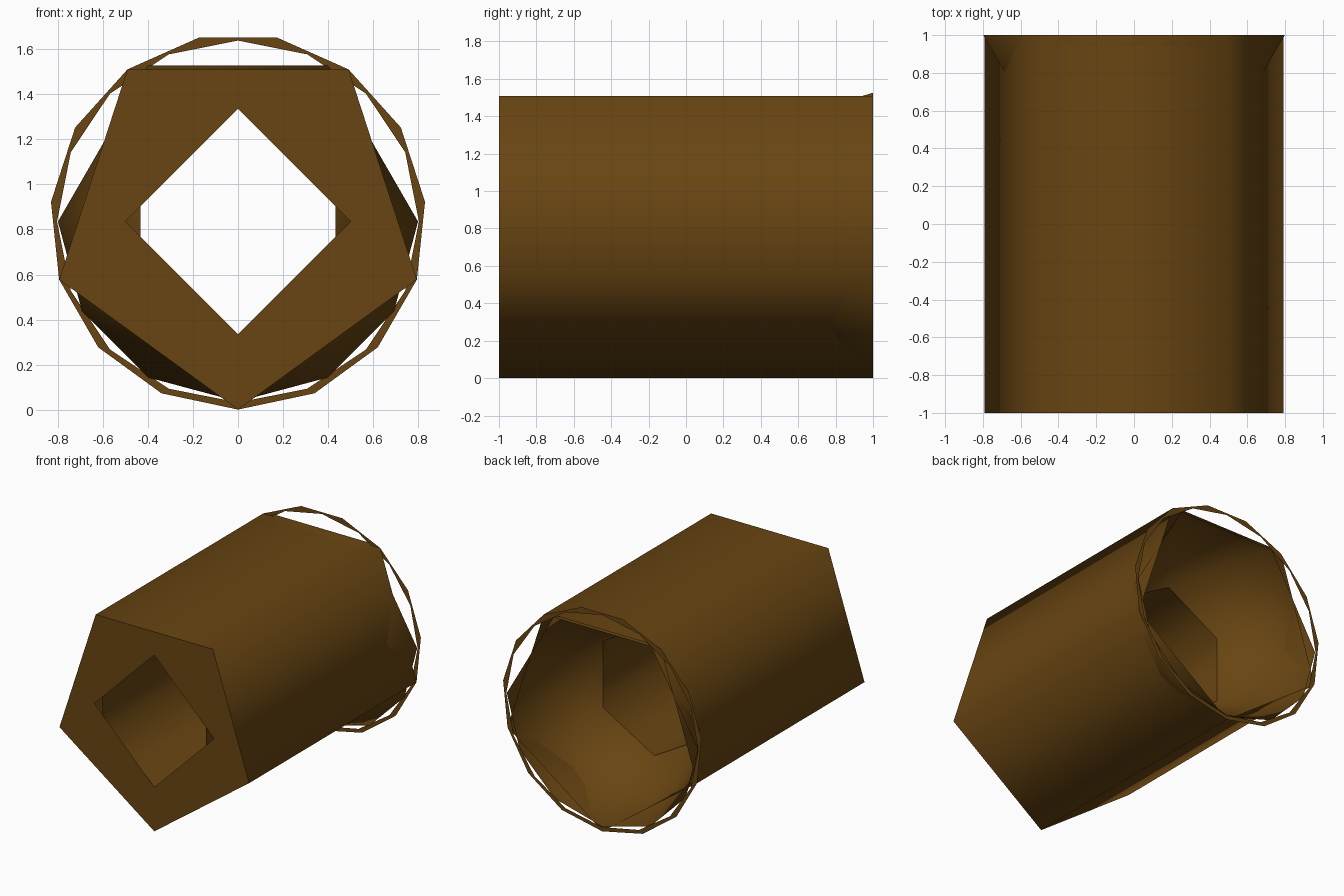
import bpy
from math import cos, sin, radians, sqrt
from mathutils import Vector

if "Cube" in bpy.data.objects:
    bpy.data.objects.remove(bpy.data.objects["Cube"])

CZ = 0.835          # height of the axis
R_OUT, R_BOWL, R_BORE = 0.8335, 0.80, 0.50
Y_BORE = 1 - sqrt(R_BOWL ** 2 - R_BORE ** 2)   # where the bore meets the bowl

mat = bpy.data.materials.new("brown")
mat.diffuse_color = (0.14, 0.06, 0.006, 1)
mat.use_nodes = True
mat.node_tree.nodes["Principled BSDF"].inputs["Base Color"].default_value = mat.diffuse_color


def even(n):
    """n angles round the axis, starting at the bottom."""
    return [-90 + 360 * i / n for i in range(n)]


def stitch(name, loop_a, loop_b, normal=None):
    """Join two rings (radius, y, angles) that may have different counts."""
    verts = []
    for r, y, angles in (loop_a, loop_b):
        verts += [(r * cos(radians(a)), y, CZ + r * sin(radians(a))) for a in angles]
    aa, ab = loop_a[2] + [270], loop_b[2] + [270]
    na, nb = len(aa) - 1, len(ab) - 1
    i = j = 0
    faces = []
    while i < na or j < nb:
        if j == nb or (i < na and aa[i + 1] <= ab[j + 1]):
            faces.append((i % na, (i + 1) % na, na + j % nb))
            i += 1
        else:
            faces.append((i % na, na + (j + 1) % nb, na + j % nb))
            j += 1
    me = bpy.data.meshes.new(name)
    me.from_pydata(verts, [], faces)
    me.update()
    me.materials.append(mat)
    ob = bpy.data.objects.new(name, me)
    bpy.context.collection.objects.link(ob)
    if normal:
        me.polygons.foreach_set("use_smooth", [True] * len(faces))
        me.normals_split_custom_set_from_vertices(
            [normal(Vector(v)).normalized() for v in verts])
    return ob


def outward(p):
    return Vector((p.x, 0, p.z - CZ))


def inward(p):
    return -outward(p)


def to_bowl_centre(p):
    return Vector((0, 1, CZ)) - p


# Five-sided outer shell
stitch("outer_shell", (R_OUT, 1, even(5)), (R_OUT, -1, even(5)), outward)

# Front face: pentagon with a diamond opening
stitch("front_face", (R_OUT, -1, even(5)), (R_BORE, -1, even(4)))

# Six-sided bore
stitch("bore", (R_BORE, -1, even(6)), (R_BORE, Y_BORE, even(6)), inward)

# Flared bowl at the back, finer along its lower half
rim = [-90, -60, -30, 0, 60, 120, 180, 210, 240]
stitch("bowl", (R_BORE, Y_BORE, even(6)), (R_BOWL - 0.002, 1, rim), to_bowl_centre)

# Thin flat ring at the back
stitch("back_ring", (R_BOWL + 0.002, 1, even(16)), (R_OUT, 1, even(15)))
